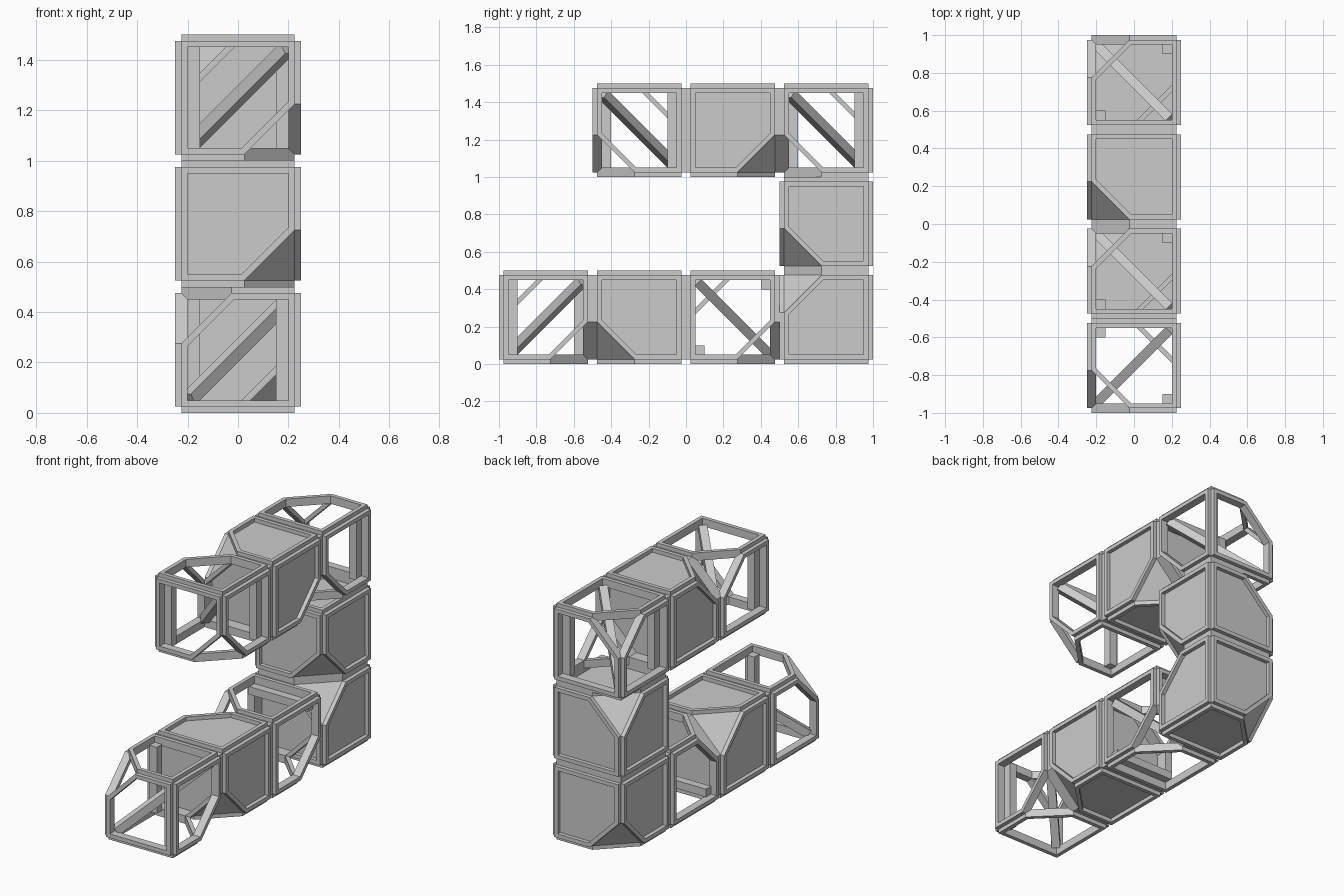
import bpy, bmesh
from mathutils import Vector, Matrix

if "Cube" in bpy.data.objects:
    bpy.data.objects.remove(bpy.data.objects["Cube"])

H = 0.25            # half a cell
IN = 0.225          # core half size / outer edge of face frames
OP = 0.2            # half opening of face frames


def finish(name, bm, loc):
    bmesh.ops.recalc_face_normals(bm, faces=bm.faces)
    me = bpy.data.meshes.new(name)
    bm.to_mesh(me)
    bm.free()
    ob = bpy.data.objects.new(name, me)
    ob.location = loc
    bpy.context.collection.objects.link(ob)


def pentagon(r, t, su, sv):
    # square with one corner clipped, facing (su, sv)
    return [(-r * su, -r * sv), (r * su, -r * sv), (r * su, t * sv),
            (t * su, r * sv), (-r * su, r * sv)]


def add_ring(bm, axis, sign, cut, d0):
    # one clipped face frame between depth d0 and the cell boundary
    u, v = (axis + 1) % 3, (axis + 2) % 3
    loops = []
    for r, t, d in ((IN, 0.025, d0), (IN, 0.025, H), (OP, 0.0146, H), (OP, 0.0146, d0)):
        loop = []
        for a, b in pentagon(r, t, cut[u], cut[v]):
            p = Vector((0, 0, 0))
            p[axis], p[u], p[v] = sign * d, a, b
            loop.append(bm.verts.new(p))
        loops.append(loop)
    for k in range(4):
        A, B = loops[k], loops[(k + 1) % 4]
        for i in range(5):
            j = (i + 1) % 5
            bm.faces.new((A[i], A[j], B[j], B[i]))


def face_frames(name, cut, d0, loc):
    bm = bmesh.new()
    for axis in range(3):
        for sign in (1, -1):
            s = sign * cut[axis]      # which of the two opposite cuts is on this face
            add_ring(bm, axis, sign, [c * s for c in cut], d0)
    finish(name, bm, loc)


def solid_core(name, cut, loc):
    # cube with two opposite corners sliced off
    bm = bmesh.new()
    bmesh.ops.create_cube(bm, size=2 * IN)
    for s in (1, -1):
        n = Vector(cut) * s
        res = bmesh.ops.bisect_plane(bm, geom=bm.verts[:] + bm.edges[:] + bm.faces[:],
                                     plane_co=n * (0.475 / 3), plane_no=n, clear_outer=True)
        edges = [e for e in res['geom_cut'] if isinstance(e, bmesh.types.BMEdge)]
        bmesh.ops.contextual_create(bm, geom=edges)
    finish(name, bm, loc)


def struts(name, cut, axis, loc):
    bm = bmesh.new()
    u, v = (axis + 1) % 3, (axis + 2) % 3
    # two straight posts on the uncut edges
    for s in (1, -1):
        size, c = Vector((0.05,) * 3), Vector((0, 0, 0))
        size[axis] = 0.42
        c[u], c[v] = 0.175 * s * cut[u], -0.175 * s * cut[v]
        bmesh.ops.create_cube(bm, size=1, matrix=Matrix.Translation(c) @ Matrix.Diagonal(size.to_4d()))
    # diagonal brace between the uncut ends of the other two edges
    d = Vector(cut)
    d[axis] *= -1
    length = d.length * 0.39
    z = d.normalized()
    x = Vector((0, 0, 0))
    x[u], x[v] = cut[u], -cut[v]
    x.normalize()
    y = z.cross(x)
    rot = Matrix((x, y, z)).transposed().to_4x4()
    bmesh.ops.create_cube(bm, size=1, matrix=rot @ Matrix.Diagonal((0.05, 0.05, length, 1)))
    finish(name, bm, loc)


# chain of cells: (y, z, cut corner direction, strut axis or None when solid)
cells = [
    (-0.75, 0.25, (1, 1, -1), 2),
    (-0.25, 0.25, (1, -1, -1), None),
    (0.25, 0.25, (1, 1, -1), 0),
    (0.75, 0.25, (1, -1, 1), None),
    (0.75, 0.75, (1, -1, -1), None),
    (0.75, 1.25, (1, -1, -1), 2),
    (0.25, 1.25, (1, 1, -1), None),
    (-0.25, 1.25, (1, -1, -1), 2),
]
for i, (y, z, cut, axis) in enumerate(cells, 1):
    loc = (0, y, z)
    if axis is None:
        solid_core(f"solid_core_{i}", cut, loc)
        face_frames(f"face_frames_{i}", cut, IN, loc)
    else:
        face_frames(f"open_frame_{i}", cut, OP, loc)
        struts(f"inner_struts_{i}", cut, axis, loc)
